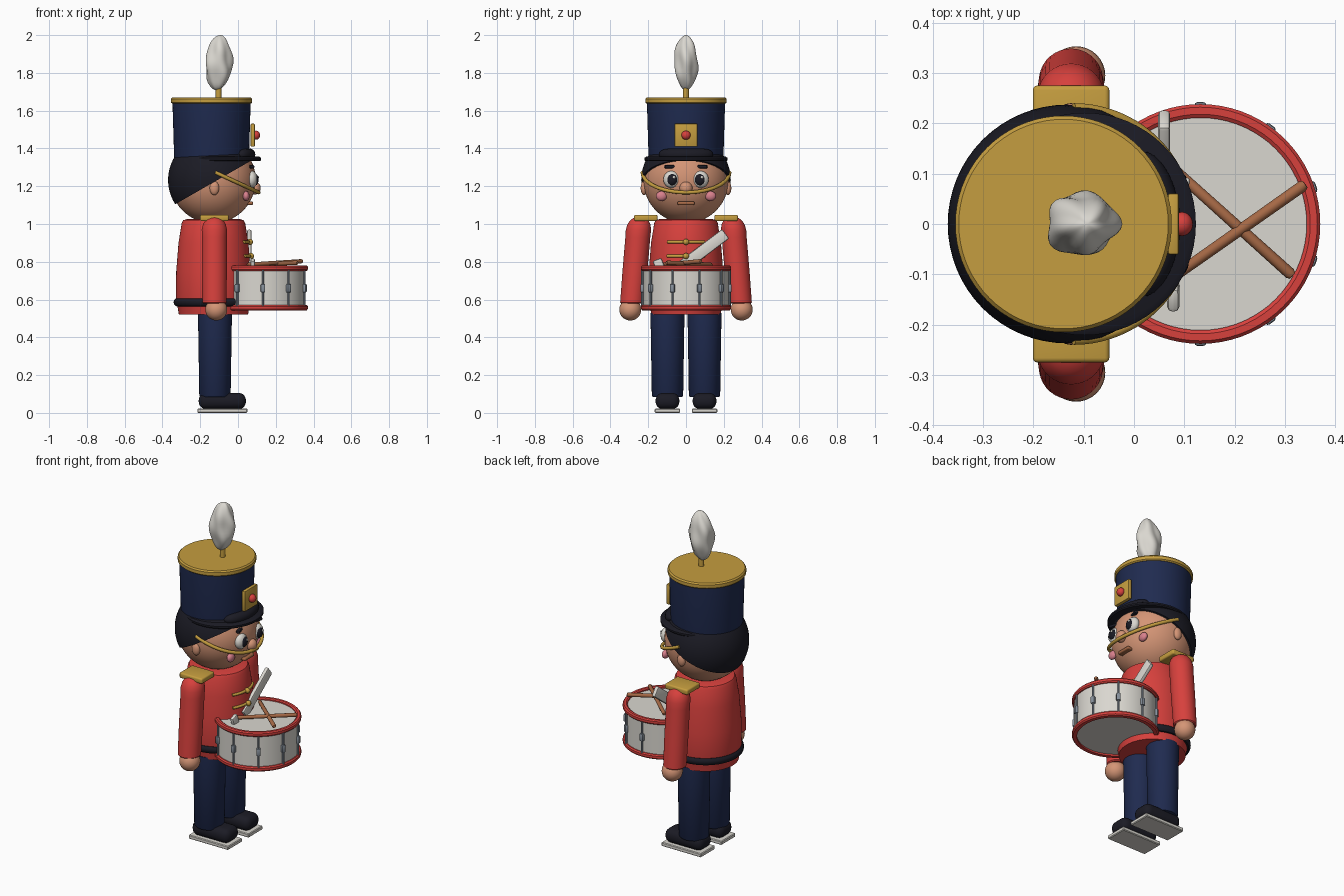
import bpy, bmesh, math
from mathutils import Vector, Matrix

if "Cube" in bpy.data.objects:
    bpy.data.objects.remove(bpy.data.objects["Cube"])

def mat(name, c):
    m = bpy.data.materials.new(name)
    m.diffuse_color = (*c, 1)
    m.use_nodes = True
    m.node_tree.nodes["Principled BSDF"].inputs["Base Color"].default_value = m.diffuse_color
    return m

RED = mat("red", (.68, .052, .046))
NAVY = mat("navy", (.014, .024, .08))
BLACK = mat("black", (.011, .011, .018))
GOLD = mat("gold", (.56, .34, .05))
SKIN = mat("skin", (.66, .30, .18))
WHITE = mat("off_white", (.70, .68, .63))
BROWN = mat("brown", (.38, .14, .06))
PINK = mat("pink", (.70, .22, .27))
STEEL = mat("steel", (.24, .28, .33))

def finish(name, bm, m, angle=35):
    bmesh.ops.remove_doubles(bm, verts=bm.verts, dist=1e-5)
    bmesh.ops.recalc_face_normals(bm, faces=bm.faces)
    me = bpy.data.meshes.new(name)
    bm.to_mesh(me)
    bm.free()
    me.materials.append(m)
    me.shade_smooth()
    me.set_sharp_from_angle(angle=math.radians(angle))
    ob = bpy.data.objects.new(name, me)
    bpy.context.collection.objects.link(ob)
    return ob

def skin_rings(bm, rings, closed=False):
    """Join rings of points into a quad skin."""
    vs = [[bm.verts.new(p) for p in r] for r in rings]
    n = len(vs[0])
    for a, b in zip(vs, vs[1:] + (vs[:1] if closed else [])):
        for i in range(n):
            bm.faces.new((a[i], a[(i + 1) % n], b[(i + 1) % n], b[i]))
    return vs

def lathe(name, m, prof, x=0, y=0, n=64, lean=0, closed=False):
    """Turn (radius, z) points round z; lean shifts y per unit height."""
    bm = bmesh.new()
    z0 = prof[0][1]
    rings = [[(x + r * math.cos(2 * math.pi * i / n),
               y + r * math.sin(2 * math.pi * i / n) + lean * (z - z0), z)
              for i in range(n)] for r, z in prof]
    vs = skin_rings(bm, rings, closed)
    if not closed:
        bm.faces.new(vs[0])
        bm.faces.new(vs[-1])
    return finish(name, bm, m)

def ball(name, m, loc, rad, seg=32):
    bm = bmesh.new()
    bmesh.ops.create_uvsphere(bm, u_segments=seg, v_segments=seg // 2, radius=1,
                              matrix=Matrix.Translation(loc) @ Matrix.Diagonal((*rad, 1)))
    return finish(name, bm, m)

def box(name, m, loc, size, bev=0, seg=2, rot=None):
    bm = bmesh.new()
    bmesh.ops.create_cube(bm, size=1, matrix=Matrix.Diagonal((*size, 1)))
    if bev:
        bmesh.ops.bevel(bm, geom=bm.edges[:], offset=bev, segments=seg,
                        profile=.5, affect='EDGES')
    bm.transform(Matrix.Translation(loc) @ (rot or Matrix()))
    return finish(name, bm, m)

def tube(name, m, pts, rad, n=12):
    """Sweep a round section along pts; rad is one value or one per point."""
    bm = bmesh.new()
    pts = [Vector(p) for p in pts]
    rad = rad if isinstance(rad, list) else [rad] * len(pts)
    rings = []
    for i, p in enumerate(pts):
        t = (pts[min(i + 1, len(pts) - 1)] - pts[max(i - 1, 0)]).normalized()
        u = t.cross(Vector((.9, .1, .2)) if abs(t.z) > .9 else Vector((0, 0, 1))).normalized()
        w = t.cross(u)
        rings.append([p + rad[i] * (u * math.cos(a) + w * math.sin(a))
                      for a in (2 * math.pi * k / n for k in range(n))])
    vs = skin_rings(bm, rings)
    bm.faces.new(vs[0])
    bm.faces.new(vs[-1])
    return finish(name, bm, m)

def arc(cx, r, a, z, n=24):
    """Arc round the front (+x) side, from -a to a degrees."""
    out = []
    for i in range(n + 1):
        t = math.radians(-a + 2 * a * i / n)
        out.append((cx + r * math.cos(t), r * math.sin(t), z))
    return out

BX = -.13   # body axis

# legs, shoes, arms, hands and shoulder plates on both sides
for s, side in ((-1, "right"), (1, "left")):
    y = s * .098
    lathe(side + "_trouser_leg", NAVY, [(.078, .085), (.083, .092), (.09, .53)], -.122, y, 40)
    box(side + "_shoe", BLACK, (-.083, y, .063), (.25, .126, .085), .038, 5)
    box(side + "_sole", WHITE, (-.083, y, .0115), (.265, .135, .023), .004, 1)
    yb = s * .285
    lathe(side + "_sleeve", RED, [(.058, .578), (.064, .584), (.066, .75), (.066, .93), (.067, .97),
          (.06, 1.0), (.046, 1.022), (.025, 1.036), (.005, 1.04)], -.125, yb, 36, -s * .085)
    ball(side + "_hand", SKIN, (-.115, s * .295, .547), (.058, .058, .058))
    box(side + "_epaulette", GOLD, (-.125, s * .213, 1.032), (.152, .124, .033), .009, 3)

# tunic and belt
lathe("tunic", RED, [(.183, .52), (.19, .56), (.199, .6), (.197, .75), (.185, .9),
      (.168, 1.005), (.16, 1.02), (.14, 1.026)], BX)
lathe("belt", BLACK, [(.18, .563), (.2, .565), (.209, .575), (.211, .586), (.209, .597),
      (.2, .606), (.18, .608)], BX, closed=True)

# chest braid with buttons
for z, r in ((.905, .187), (.83, .193)):
    tube("braid", GOLD, arc(BX, r, 31, z), .008)
    ball("braid_button", GOLD, (BX + r + .006, 0, z), (.016, .016, .016), 20)

# drum strap
box("drum_strap", WHITE, (.06, .09, .858), (.024, .3, .062), .008, 2,
    Matrix.Rotation(math.radians(37), 4, 'X'))
box("drum_strap_end", WHITE, (.078, -.14, .775), (.024, .05, .08), .01, 2,
    Matrix.Rotation(math.radians(20), 4, 'X'))

# head, hair cap cut by a sloping plane, ears
HC = Vector((-.133, 0, 1.233))
ball("head", SKIN, HC, (.227, .226, .229), 56)
bm = bmesh.new()
bmesh.ops.create_uvsphere(bm, u_segments=64, v_segments=40, radius=.237,
                          matrix=Matrix.Translation(HC))
cut = bmesh.ops.bisect_plane(bm, geom=bm.verts[:] + bm.edges[:] + bm.faces[:],
                             plane_co=(-.34, 0, 1.10), plane_no=(-.5, 0, .87), clear_inner=True)
bm.faces.new(sorted([e for e in cut['geom_cut'] if isinstance(e, bmesh.types.BMVert)],
                    key=lambda v: math.atan2(v.co.y, v.co.x + .15)))
finish("hair", bm, BLACK)

# face
for s, side in ((-1, "right"), (1, "left")):
    ball(side + "_ear", SKIN, (-.125, s * .222, 1.19), (.025, .018, .037), 24)
    ball(side + "_eye_white", WHITE, (.073, s * .077, 1.236), (.03, .043, .045))
    ball(side + "_pupil", BLACK, (.091, s * .074, 1.235), (.018, .028, .031), 24)
    ball(side + "_eye_glint", WHITE, (.106, s * .074 + .01, 1.247), (.005, .008, .008), 12)
    ball(side + "_cheek", PINK, (.043, s * .13, 1.148), (.018, .029, .026), 24)
    box(side + "_eyebrow", BLACK, (.066, s * .075, 1.303), (.022, .08, .018), .006, 2,
        Matrix.Rotation(-s * .3, 4, 'Z'))
ball("nose", SKIN, (.09, 0, 1.19), (.03, .034, .034))
box("mouth", BROWN, (.06, 0, 1.11), (.04, .09, .018), .007, 3)

# chin strap, a tilted arc under the nose
tube("chin_strap", GOLD, [(p[0], p[1], 1.273 - .105 * (p[0] + .12) / .228)
     for p in arc(-.12, .23, 90, 0, 40)], .01)

# hat, top plate, visor and its rolled band
HX = -.14
lathe("hat", NAVY, [(.195, 1.335), (.198, 1.35), (.207, 1.645)], HX, n=72)
lathe("hat_top", GOLD, [(.208, 1.637), (.215, 1.643), (.215, 1.662), (.208, 1.67)], HX, n=72)
visor = lathe("visor", BLACK, [(.215, 1.334), (.221, 1.34), (.221, 1.35), (.21, 1.357)], -.098)
band = arc(HX, .2, 44, 1.368)
tube("visor_band", BLACK, band,
     [max(.004, .032 * (1 - abs(2 * i / 24 - 1) ** 6) ** .5) for i in range(25)], 16)

# hat badge
box("badge", GOLD, (.078, 0, 1.47), (.022, .122, .122), .005, 2)
ball("badge_gem", RED, (.095, 0, 1.47), (.022, .024, .024), 24)

# plume: lobed, twisted egg on a stem
lathe("plume_stem", GOLD, [(.015, 1.66), (.015, 1.74)], -.103, n=16)
bm = bmesh.new()
bmesh.ops.create_uvsphere(bm, u_segments=40, v_segments=24, radius=1)
for v in bm.verts:
    a, z = math.atan2(v.co.y, v.co.x), v.co.z
    k = 1 + .07 * math.cos(5 * a + 2.5 * z) + .05 * math.cos(3 * a - 4 * z) + .04 * math.sin(7 * z + 2 * a)
    k *= 1 + .12 * (1 - z * z)
    v.co = (-.103 + .063 * k * v.co.x + .01 * z * z * (1 if z > 0 else -1),
            .055 * k * v.co.y, 1.854 + .146 * z)
finish("plume", bm, WHITE)

# drum shell, hoops, tension rods
DX = .132
lathe("drum_shell", WHITE, [(.226, .553), (.226, .768)], DX, n=72)
for nm, z in (("lower_hoop", .557), ("upper_hoop", .766)):
    lathe(nm, RED, [(.211, z - .014), (.232, z - .014), (.238, z - .007), (.238, z + .007),
          (.232, z + .014), (.218, z + .014), (.211, z + .009)], DX, n=72, closed=True)
for i in range(10):
    a = math.radians(18 + 36 * i)
    x, y = DX + .231 * math.cos(a), .231 * math.sin(a)
    if x < -.02:
        continue
    tube("tension_rod", STEEL, [(x, y, .565), (x, y, .757)], .006, 10)
    box("rod_lug", STEEL, (x, y, .66), (.022, .024, .045), .006, 2, Matrix.Rotation(a, 4, 'Z'))

# crossed drumsticks
for nm, a, b in (("drumstick_a", (.05, -.125, .785), (.34, .079, .803)),
                 ("drumstick_b", (.05, .135, .785), (.315, -.103, .795))):
    a, b = Vector(a), Vector(b)
    tube(nm, BROWN, [a, a.lerp(b, .02), a.lerp(b, .98), b], [.007, .0105, .0115, .008])
